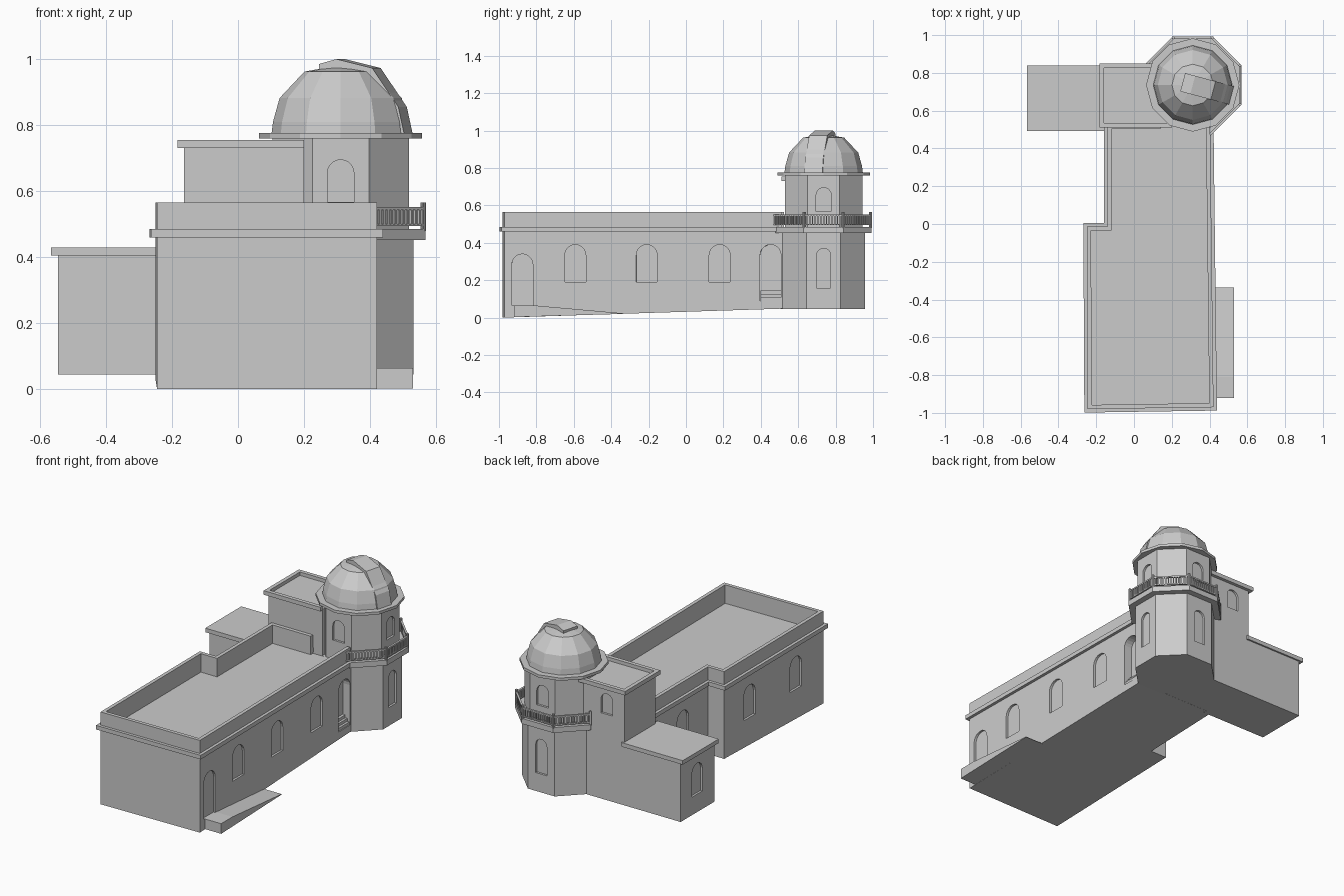
import bpy, bmesh
from math import pi, cos, sin, radians, tan
from mathutils import Matrix, Vector

cube = bpy.data.objects.get("Cube")
if cube:
    bpy.data.objects.remove(cube)

stone = bpy.data.materials.new("grey_stone")
stone.use_nodes = True
GREY = (0.6, 0.6, 0.6, 1)
stone.diffuse_color = GREY
stone.node_tree.nodes["Principled BSDF"].inputs["Base Color"].default_value = GREY

TX, TY = 0.311, 0.736      # tower axis
BASE, DECK = 0.045, 0.485  # ground floor and balcony levels
ROOF = 0.452               # sunken hall roof


def add_prism(bm, pts, z0, z1, mat=None):
    """Extrude a polygon from z0 (number or function of y) to z1."""
    mat = mat or Matrix()
    low = z0 if callable(z0) else (lambda y: z0)
    bot = [bm.verts.new(mat @ Vector((x, y, low(y)))) for x, y in pts]
    top = [bm.verts.new(mat @ Vector((x, y, z1))) for x, y in pts]
    bm.faces.new(bot[::-1])
    bm.faces.new(top)
    for i in range(len(pts)):
        j = (i + 1) % len(pts)
        bm.faces.new((bot[i], bot[j], top[j], top[i]))


def finish(name, bm):
    bmesh.ops.recalc_face_normals(bm, faces=bm.faces[:])
    me = bpy.data.meshes.new(name)
    bm.to_mesh(me)
    bm.free()
    me.materials.append(stone)
    ob = bpy.data.objects.new(name, me)
    bpy.context.scene.collection.objects.link(ob)
    return ob


def prism(name, pts, z0, z1, mat=None):
    bm = bmesh.new()
    add_prism(bm, pts, z0, z1, mat)
    return finish(name, bm)


def rect(x0, x1, y0, y1):
    return [(x0, y0), (x1, y0), (x1, y1), (x0, y1)]


def ngon(n, r, turn=0.0):
    return [(TX + r * cos(turn + 2 * pi * i / n), TY + r * sin(turn + 2 * pi * i / n))
            for i in range(n)]


def octagon(apothem):
    return ngon(8, apothem / cos(pi / 8), pi / 8)


def facing(x, y, deg):
    """Frame with u along the wall, v up and w along the outward direction."""
    a = radians(deg)
    return Matrix(((-sin(a), 0, cos(a), x), (cos(a), 0, sin(a), y),
                   (0, 1, 0, 0), (0, 0, 0, 1)))


def offset(path, d):
    """Shift an open path to its left with mitred corners."""
    p = [Vector(q) for q in path]
    dirs = [(b - a).normalized() for a, b in zip(p, p[1:])]
    norms = [Vector((-e.y, e.x)) for e in dirs]
    out = []
    for i, q in enumerate(p):
        a, b = norms[max(i - 1, 0)], norms[min(i, len(norms) - 1)]
        out.append(tuple(q + (a + b) * (d / (1 + a.dot(b)))))
    return out


def strip(path, d0, d1):
    return offset(path, d0) + offset(path, d1)[::-1]


def cut_arches(ob, arches):
    """Recess arched openings: x, y, direction, width, bottom, top, depth."""
    bm = bmesh.new()
    for x, y, deg, w, z0, z1, depth in arches:
        r = w / 2
        pts = [(-r, z0), (r, z0)]
        pts += [(r * cos(pi * i / 10), z1 - r + r * sin(pi * i / 10)) for i in range(11)]
        add_prism(bm, pts, -depth, 0.04, facing(x, y, deg))
    cutter = finish("arch_cutter", bm)
    cutter.hide_render = True
    mod = ob.modifiers.new("openings", 'BOOLEAN')
    mod.operation, mod.solver, mod.object = 'DIFFERENCE', 'EXACT', cutter
    bpy.context.view_layer.objects.active = ob
    bpy.ops.object.modifier_apply(modifier=mod.name)
    bpy.data.objects.remove(cutter)


def ground(y):
    return 0.032 * (y + 0.98)


def east(y):
    return 0.421 - 0.012 * (y + 0.97)


# Main hall with its stepped plan
path = [(0.14, 0.525), (-0.14, 0.525), (-0.14, -0.012), (-0.25, -0.012),
        (-0.245, -0.98), (east(-0.97), -0.97), (east(0.51), 0.51)]
hall = prism("main_hall", path[1:-1] + [(east(0.525), 0.525)], ground, ROOF)
openings = [(east(y), y, -0.7, 0.112, 0.19, 0.39, 0.013) for y in (-0.592, -0.21, 0.18)]
openings += [(east(-0.875), -0.875, -0.7, 0.112, 0.065, 0.34, 0.013),
             (east(0.452), 0.452, -0.7, 0.112, 0.09, 0.39, 0.05),
             (-0.248, -0.26, 180, 0.112, 0.19, 0.39, 0.013),
             (-0.246, -0.71, 180, 0.112, 0.19, 0.39, 0.013),
             (-0.14, 0.23, 180, 0.112, 0.19, 0.39, 0.013)]
cut_arches(hall, openings)
prism("hall_cornice", strip(path, -0.018, 0.015), 0.46, DECK)
prism("hall_parapet", strip(path, 0, 0.022), ROOF - 0.01, 0.565)

# Steps in the side doorway
bm = bmesh.new()
for i in range(3):
    add_prism(bm, rect(0.345, 0.399 - 0.014 * i, 0.397, 0.507),
              0.085, 0.108 + 0.018 * i)
finish("door_steps", bm)

# Entrance ramp
prism("entrance_ramp", [(-0.92, 0.003), (-0.335, 0.02), (-0.335, 0.023),
                        (-0.81, 0.065), (-0.92, 0.065)], 0.4, 0.53, facing(0, 0, 0))

# Low side wing
wing = prism("side_wing", rect(-0.545, -0.1, 0.505, 0.83), BASE, 0.41)
cut_arches(wing, [(-0.545, 0.67, 180, 0.1, 0.155, 0.345, 0.013)])
prism("wing_roof", rect(-0.566, -0.15, 0.492, 0.84), 0.405, 0.43)

# Upper block joining the tower
block = prism("upper_block", rect(-0.163, 0.2, 0.53, 0.83), BASE, 0.734)
cut_arches(block, [(-0.045, 0.83, 90, 0.08, 0.57, 0.695, 0.013)])
eaves = [(0.2, 0.83), (-0.163, 0.83), (-0.163, 0.53), (0.2, 0.53)]
prism("block_eaves", strip(eaves, -0.02, 0.004), 0.73, 0.755)

# Octagonal tower, lower and upper storeys
for name, ap, z0, z1, w, sill, head, sides in (
        ("tower_base", 0.22, BASE, ROOF, 0.075, 0.157, 0.37, (0, 90)),
        ("tower_drum", 0.207, ROOF - 0.01, 0.765, 0.08, 0.567, 0.695, (0, 90, -90))):
    storey = prism(name, octagon(ap), z0, z1)
    cut_arches(storey, [(TX + ap * cos(radians(s)), TY + ap * sin(radians(s)), s,
                         w, sill, head, 0.013) for s in sides])

# Balcony on the five outer sides, with its railing
corners = octagon(0.257)
prism("balcony_floor", corners[6:] + corners[:4] + [(TX, TY)], ROOF, DECK)
bm = bmesh.new()
AP = 0.25
half = AP * tan(pi / 8)
for deg in (-45, 0, 45, 90, 135):
    m = facing(TX, TY, deg)
    start = -half - (0.03 if deg == -45 else 0)
    add_prism(bm, rect(start, half, 0.543, 0.552), AP - 0.006, AP + 0.006, m)
    add_prism(bm, rect(start, half, 0.494, 0.501), AP - 0.005, AP + 0.005, m)
    for i in range(1, 14):
        u = start + (half - start) * i / 14
        add_prism(bm, rect(u - 0.0035, u + 0.0035, 0.5, 0.544), AP - 0.0035, AP + 0.0035, m)
    for u in (start, half):
        add_prism(bm, rect(u - 0.006, u + 0.006, DECK - 0.005, 0.565), AP - 0.006, AP + 0.006, m)
finish("balcony_railing", bm)

# Faceted dome on a projecting ring
prism("dome_ring", ngon(12, 0.247), 0.759, 0.776)
bm = bmesh.new()
rings = [[bm.verts.new((x, y, z)) for x, y in ngon(12, r)]
         for r, z in ((0.21, 0.77), (0.205, 0.81), (0.185, 0.882), (0.11, 0.962))]
for a, b in zip(rings, rings[1:]):
    for i in range(12):
        j = (i + 1) % 12
        bm.faces.new((a[i], a[j], b[j], b[i]))
peak = bm.verts.new((TX, TY, 0.982))
for i in range(12):
    bm.faces.new((rings[-1][i], rings[-1][(i + 1) % 12], peak))
bm.faces.new(rings[0][::-1])
finish("dome", bm)

# Raised shutter over the dome opening
prism("dome_shutter", [(-0.055, 0.95), (0.09, 0.93), (0.16, 0.85), (0.18, 0.775),
                       (0.212, 0.775), (0.194, 0.855), (0.112, 0.973),
                       (0.0, 1.0), (-0.055, 0.985)],
      -0.05, 0.05, facing(TX, TY, -105))
